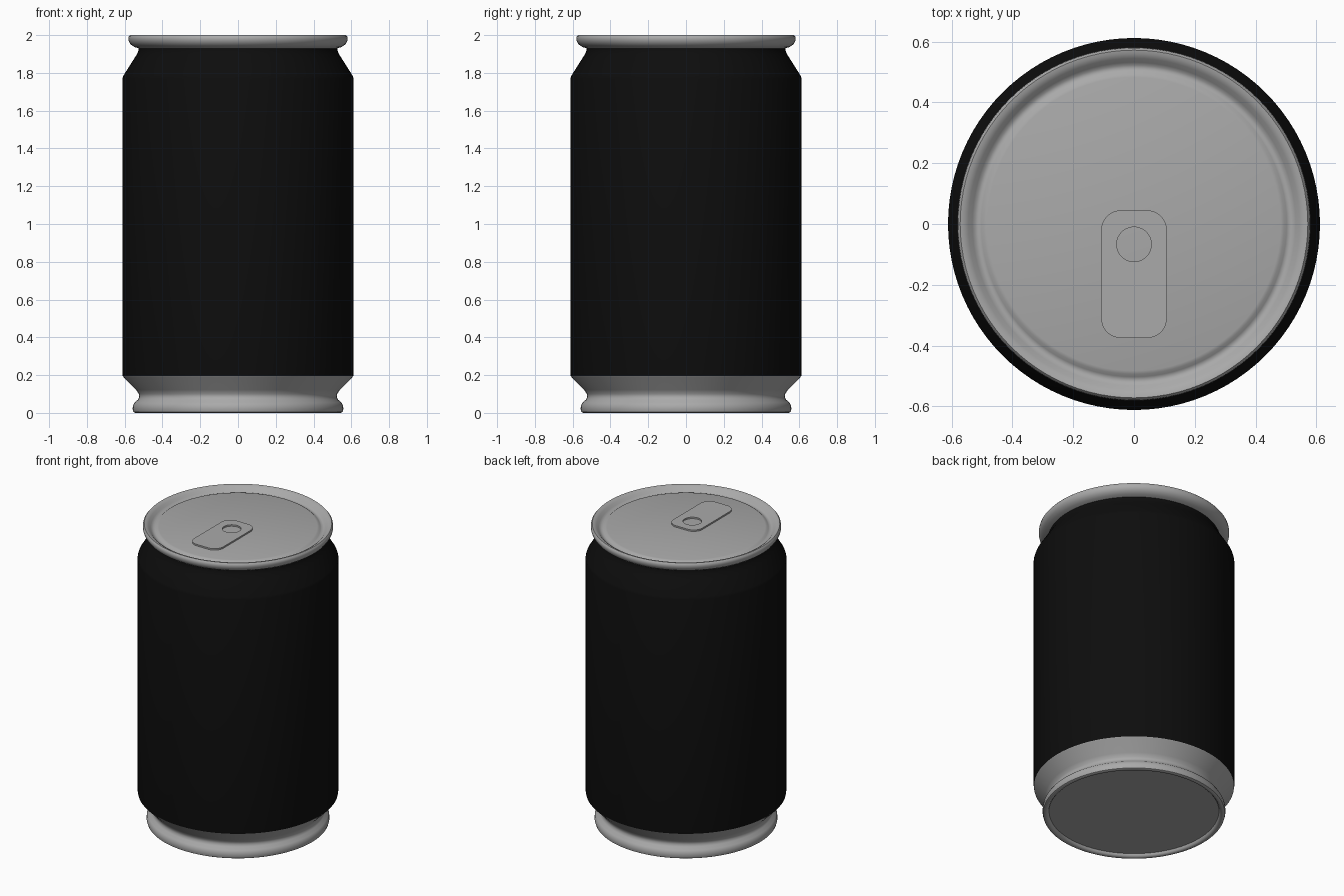
import bpy, bmesh, math

cube = bpy.data.objects.get("Cube")
if cube:
    bpy.data.objects.remove(cube, do_unlink=True)


def make_material(name, value):
    mat = bpy.data.materials.new(name)
    mat.use_nodes = True
    colour = (value, value, value, 1)
    mat.diffuse_color = colour
    mat.node_tree.nodes["Principled BSDF"].inputs["Base Color"].default_value = colour
    return mat


black = make_material("black paint", 0.004)
metal = make_material("bare aluminium", 0.4)


def finish(name, bm, mat, angle=40):
    mesh = bpy.data.meshes.new(name)
    bmesh.ops.recalc_face_normals(bm, faces=bm.faces)
    bm.to_mesh(mesh)
    bm.free()
    mesh.materials.append(mat)
    obj = bpy.data.objects.new(name, mesh)
    bpy.context.collection.objects.link(obj)
    bpy.ops.object.select_all(action="DESELECT")
    obj.select_set(True)
    bpy.context.view_layer.objects.active = obj
    bpy.ops.object.shade_smooth_by_angle(angle=math.radians(angle))
    return obj


def lathe(name, profile, mat, steps=96, flip=False):
    """Turn a radius/height profile around the z axis."""
    bm = bmesh.new()
    verts = [bm.verts.new((r, 0, z)) for r, z in profile]
    edges = [bm.edges.new(pair) for pair in zip(verts, verts[1:])]
    bmesh.ops.spin(bm, geom=verts + edges, cent=(0, 0, 0), axis=(0, 0, 1),
                   angle=math.tau, steps=steps, use_duplicate=False)
    bmesh.ops.remove_doubles(bm, verts=bm.verts, dist=0.0001)
    obj = finish(name, bm, mat)
    # Open shells need their normals pointing out of the can
    probe = obj.data.polygons[0]
    outward = probe.normal.x * probe.center.x + probe.normal.y * probe.center.y
    if flip and outward < 0:
        obj.data.flip_normals()
    return obj


# Painted wall with the tapered shoulder
lathe("can_body", [(0.61, 0.195), (0.612, 0.21), (0.612, 1.77), (0.607, 1.785),
                   (0.55, 1.875), (0.534, 1.90), (0.526, 1.92), (0.526, 1.935)],
      black, flip=True)

# Bare metal foot with a waist, rolled edge and recessed floor
lathe("can_base", [(0.61, 0.195), (0.605, 0.188), (0.54, 0.122), (0.525, 0.10),
                   (0.523, 0.085), (0.53, 0.07), (0.548, 0.055), (0.556, 0.04),
                   (0.558, 0.02), (0.554, 0.005), (0.545, 0), (0.53, 0.002),
                   (0.522, 0.01), (0.518, 0.02), (0, 0.02)], metal, flip=True)

# Rolled rim, groove and lid
lathe("can_lid", [(0.526, 1.93), (0.548, 1.937), (0.568, 1.95), (0.578, 1.966),
                  (0.581, 1.98), (0.579, 1.992), (0.572, 2.0), (0.56, 1.998),
                  (0.545, 1.989), (0.532, 1.975), (0.522, 1.968), (0.512, 1.966),
                  (0.503, 1.97), (0.494, 1.977), (0.483, 1.98), (0, 1.98)],
      metal, flip=True)

# Pull tab: rounded plate with a round finger hole
top, bottom, tab_y = 1.99, 1.979, -0.165
half_x, half_y, corner = 0.108, 0.21, 0.065
hole_y, hole_r, count = -0.067, 0.057, 48
bm = bmesh.new()
outline, hole = [], []
for i in range(count):
    quarter, step = divmod(i, count // 4)
    a = math.pi / 2 * (quarter + step / (count // 4 - 1))
    sx = 1 if quarter in (0, 3) else -1
    sy = 1 if quarter in (0, 1) else -1
    outline.append((sx * (half_x - corner) + corner * math.cos(a),
                    tab_y + sy * (half_y - corner) + corner * math.sin(a)))
    hole.append((hole_r * math.cos(a), hole_y + hole_r * math.sin(a)))
loops = [[bm.verts.new((x, y, z)) for x, y in ring]
         for ring, z in ((outline, bottom), (outline, top), (hole, top), (hole, bottom))]
for a, b in zip(loops, loops[1:]):
    for i in range(count):
        j = (i + 1) % count
        bm.faces.new((a[i], a[j], b[j], b[i]))
bmesh.ops.remove_doubles(bm, verts=bm.verts, dist=0.0001)
finish("pull_tab", bm, metal, 30)
